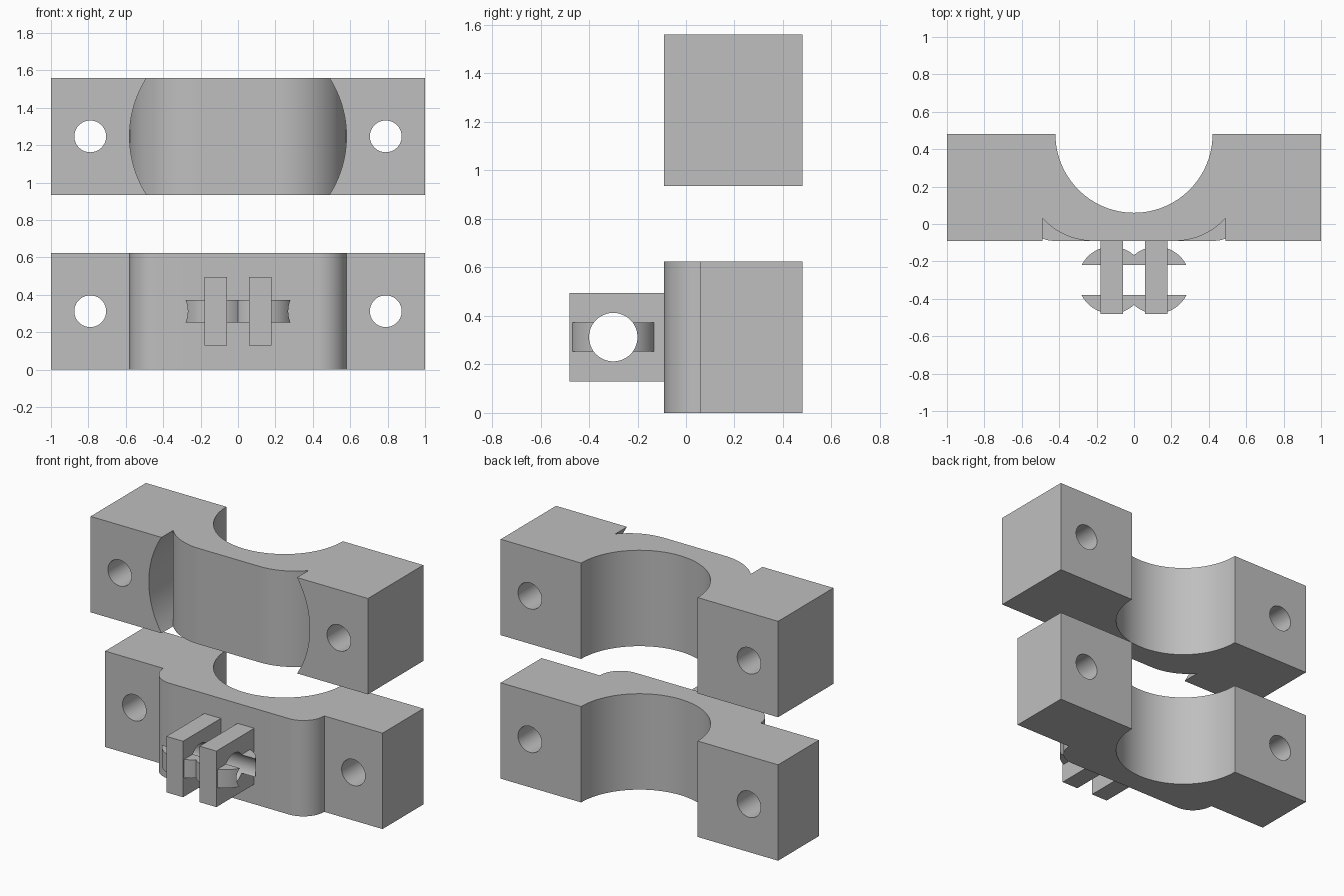
import bpy, bmesh
from math import sin, cos, pi, radians
from mathutils import Matrix

cube = bpy.data.objects.get("Cube")
if cube:
    bpy.data.objects.remove(cube, do_unlink=True)

grey = bpy.data.materials.new("plain grey")
grey.use_nodes = True
grey.diffuse_color = (0.52, 0.52, 0.52, 1)
grey.node_tree.nodes["Principled BSDF"].inputs["Base Color"].default_value = grey.diffuse_color

HEIGHT, FRONT, BACK, FLANGE = 0.625, -0.09, 0.48, 0.06
MID = HEIGHT / 2
UPPER = 0.935


def finish(name, bm):
    bmesh.ops.recalc_face_normals(bm, faces=bm.faces[:])
    mesh = bpy.data.meshes.new(name)
    bm.to_mesh(mesh)
    bm.free()
    mesh.materials.append(grey)
    obj = bpy.data.objects.new(name, mesh)
    bpy.context.collection.objects.link(obj)
    return obj


def prism(name, outline, low, high):
    """Extrude an xy outline from z = low to z = high."""
    bm = bmesh.new()
    face = bm.faces.new([bm.verts.new((x, y, low)) for x, y in outline])
    out = bmesh.ops.extrude_face_region(bm, geom=[face])
    verts = [v for v in out["geom"] if isinstance(v, bmesh.types.BMVert)]
    bmesh.ops.translate(bm, verts=verts, vec=(0, 0, high - low))
    return finish(name, bm)


def box(name, x0, x1, y0, y1, z0, z1):
    return prism(name, [(x0, y0), (x1, y0), (x1, y1), (x0, y1)], z0, z1)


def cylinder(name, centre, radius, length, axis="Z", sides=64):
    turn = {"X": Matrix.Rotation(pi / 2, 4, "Y"),
            "Y": Matrix.Rotation(pi / 2, 4, "X"), "Z": Matrix()}[axis]
    bm = bmesh.new()
    bmesh.ops.create_cone(bm, cap_ends=True, segments=sides, radius1=radius,
                          radius2=radius, depth=length,
                          matrix=Matrix.Translation(centre) @ turn)
    return finish(name, bm)


def combine(obj, other, operation):
    """Apply a boolean and discard the second object."""
    mod = obj.modifiers.new("boolean", "BOOLEAN")
    mod.operation, mod.solver, mod.object = operation, "EXACT", other
    bpy.context.view_layer.update()
    graph = bpy.context.evaluated_depsgraph_get()
    mesh = bpy.data.meshes.new_from_object(obj.evaluated_get(graph))
    obj.modifiers.clear()
    obj.data = mesh
    bpy.data.objects.remove(other, do_unlink=True)


def arc(cx, cy, radius, start, end, steps):
    angles = [radians(start + (end - start) * i / steps) for i in range(steps + 1)]
    return [(cx + radius * cos(a), cy + radius * sin(a)) for a in angles]


def mirrored(points):
    return [(-x, y) for x, y in reversed(points)]


def drill(obj, base):
    """Pipe saddle and the two bolt holes."""
    combine(obj, cylinder("bore", (0, BACK, base + MID), 0.42, 1, sides=128), "DIFFERENCE")
    for x in (-0.79, 0.79):
        combine(obj, cylinder("bolt_hole", (x, 0.2, base + MID), 0.085, 2, "Y"), "DIFFERENCE")


# Lower clamp: recessed flanges and a rounded central boss
side = arc(0.43, FLANGE, 0.15, -90, 0, 16) + [(1, FLANGE), (1, BACK)]
lower_clamp = prism("lower_clamp", side + mirrored(side), 0, HEIGHT)
drill(lower_clamp, 0)

# Upper clamp: full block with round-ended relief beside the boss
upper_clamp = box("upper_clamp", -1, 1, FRONT, BACK, UPPER, UPPER + HEIGHT)
relief = arc(0.22, FRONT + 0.36, 0.36, -90, -5, 28)
relief += [(0.7, relief[-1][1]), (0.7, -0.3), (0.22, -0.3)]
for outline in (relief, mirrored(relief)):
    cutter = prism("relief", outline, UPPER - 0.4, UPPER + HEIGHT + 0.4)
    combine(cutter, cylinder("relief_end", (0, 0, UPPER + MID), 0.58, 2, "Y", 128), "INTERSECT")
    combine(upper_clamp, cutter, "DIFFERENCE")
drill(upper_clamp, UPPER)

# Hinge lugs and the pair of round links, all pierced by the pin hole
parts = [lower_clamp, upper_clamp]
links = None
for label, s in (("left", 1), ("right", -1)):
    lo, hi = sorted((s * 0.06, s * 0.18))
    lug = box(label + "_lug", lo, hi, -0.48, FRONT, 0.13, 0.495)
    combine(lug, cylinder("pin_hole", (0, -0.3, MID), 0.1, 2, "X"), "DIFFERENCE")
    parts.append(lug)
    disc = cylinder("hinge_links", (s * 0.12, -0.3, MID), 0.179, 0.12)
    if links:
        combine(links, disc, "UNION")
    else:
        links = disc
combine(links, cylinder("pin_hole", (0, -0.3, MID), 0.1, 2, "X"), "DIFFERENCE")
parts.append(links)

# Smooth the curved walls and keep the edges crisp
for obj in parts:
    bpy.ops.object.select_all(action="DESELECT")
    obj.select_set(True)
    bpy.context.view_layer.objects.active = obj
    bpy.ops.object.shade_smooth_by_angle(angle=radians(30))
